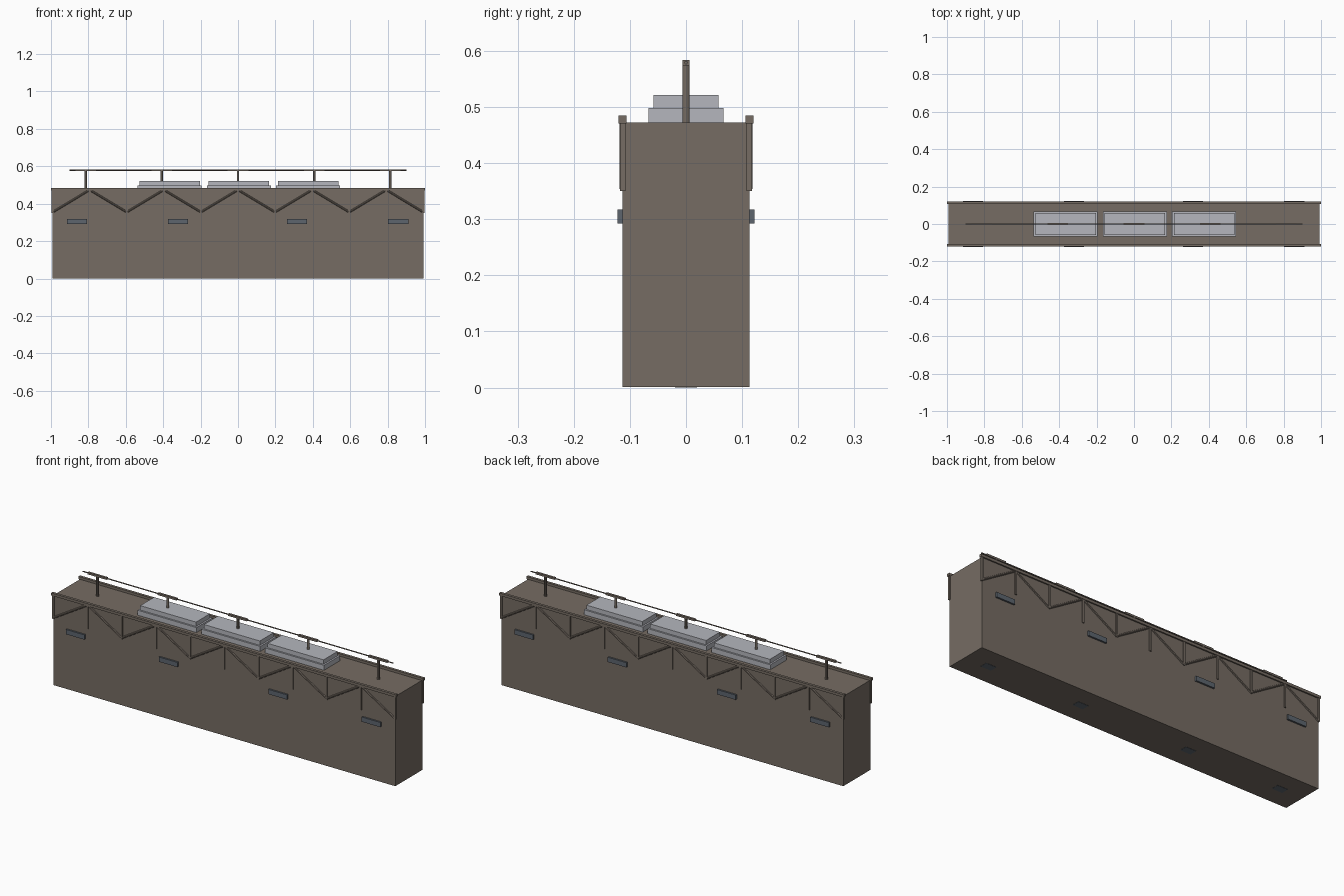
import bpy
from mathutils import Vector

if "Cube" in bpy.data.objects:
    bpy.data.objects.remove(bpy.data.objects["Cube"])


def material(name, rgb):
    m = bpy.data.materials.new(name)
    m.diffuse_color = (*rgb, 1)
    m.use_nodes = True
    m.node_tree.nodes["Principled BSDF"].inputs["Base Color"].default_value = m.diffuse_color
    return m


BROWN = material("brown", (0.18, 0.15, 0.125))
PALE = material("pale_grey", (0.46, 0.47, 0.51))
BLUE = material("blue_grey", (0.11, 0.13, 0.155))


def finish(name, mat):
    o = bpy.context.object
    o.name = name
    o.data.materials.append(mat)
    return o


def box(name, lo, hi, mat):
    lo, hi = Vector(lo), Vector(hi)
    bpy.ops.mesh.primitive_cube_add(size=1, location=(lo + hi) / 2)
    o = finish(name, mat)
    o.scale = hi - lo
    return o


def rod(name, a, b, r, mat, sides=8):
    a, b = Vector(a), Vector(b)
    bpy.ops.mesh.primitive_cylinder_add(vertices=sides, radius=r, depth=(b - a).length,
                                        location=(a + b) / 2)
    o = finish(name, mat)
    o.rotation_euler = (b - a).to_track_quat('Z', 'Y').to_euler()
    bpy.ops.object.shade_smooth_by_angle()
    return o


# main body
box("body", (-0.992, -0.113, 0.001), (0.992, 0.113, 0.472), BROWN)

# side trusses: top rail, uprights and zigzag diagonals
TOP, LOW, PANELS, END = 0.474, 0.355, 10, 0.991
for side in (-1, 1):
    y = side * 0.113
    box("truss_rail", (-1, y - 0.007, 0.471), (1, y + 0.007, 0.485), BROWN)
    xs = [-END + 2 * END * i / PANELS for i in range(PANELS + 1)]
    for i, x in enumerate(xs):
        box("truss_upright", (x - 0.005, y - 0.005, 0.35), (x + 0.005, y + 0.005, TOP), BROWN)
        if i < PANELS:
            za, zb = (LOW, TOP) if i % 2 == 0 else (TOP, LOW)
            rod("truss_diagonal", (x, y, za), (xs[i + 1], y, zb), 0.0055, BROWN)

# lamps on both sides and underneath
for x in (-0.86, -0.32, 0.315, 0.857):
    for side in (-1, 1):
        y = side * 0.1165
        box("side_lamp", (x - 0.054, y - 0.0055, 0.292), (x + 0.054, y + 0.0055, 0.317), BLUE)
    box("underside_lamp", (x - 0.03, -0.02, 0), (x + 0.03, 0.02, 0.01), BLUE)

# stepped roof units
for x in (-0.365, 0.005, 0.375):
    box("roof_unit_base", (x - 0.171, -0.067, 0.47), (x + 0.171, 0.067, 0.498), PALE)
    box("roof_unit_top", (x - 0.162, -0.058, 0.497), (x + 0.162, 0.058, 0.521), PALE)

# overhead line with T-shaped posts
for x in (-0.815, -0.4075, 0, 0.4075, 0.815):
    rod("line_post", (x, 0, 0.47), (x, 0, 0.577), 0.0065, BROWN, 12)
    box("post_crossbar", (x - 0.055, -0.006, 0.574), (x + 0.055, 0.006, 0.584), BROWN)
rod("overhead_line", (-0.9, 0, 0.579), (0.9, 0, 0.579), 0.003, BROWN)
